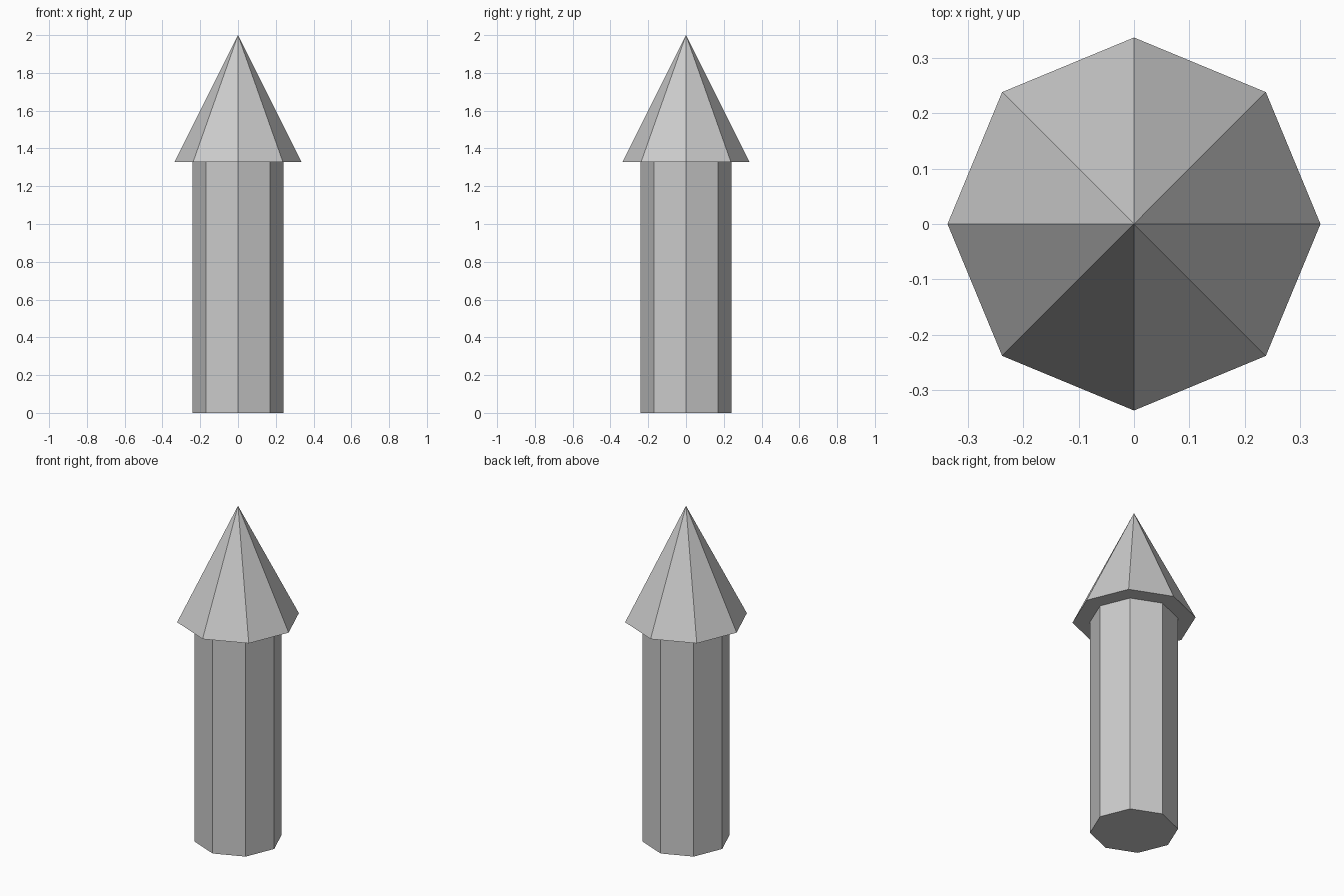
import bpy

if "Cube" in bpy.data.objects:
    bpy.data.objects.remove(bpy.data.objects["Cube"])

SIDES = 8
BASE_Z = 1.327   # height where the shaft meets the tip


def add_part(name, r_bottom, r_top, z0, z1):
    """Eight-sided prism or pyramid standing between two heights."""
    bpy.ops.mesh.primitive_cone_add(
        vertices=SIDES, radius1=r_bottom, radius2=r_top,
        depth=z1 - z0, location=(0, 0, (z0 + z1) / 2))
    obj = bpy.context.object
    obj.name = name
    return obj


# Straight octagonal post
add_part("shaft", 0.241, 0.241, 0.0, BASE_Z)

# Overhanging pointed cap with a flat underside
add_part("pointed_tip", 0.337, 0.0, BASE_Z, 2.0)
